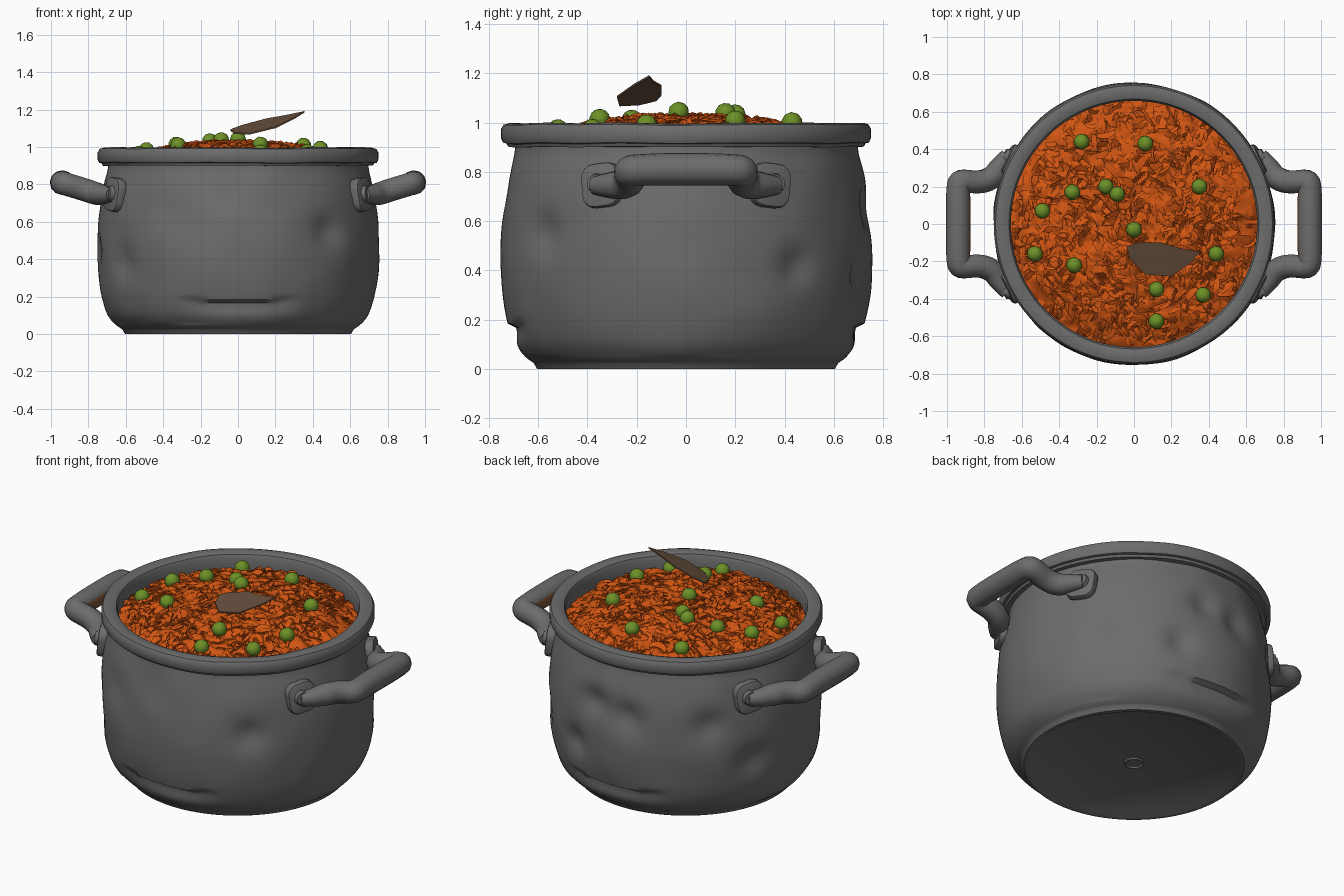
import bpy, bmesh, math, random
from mathutils import Vector, Matrix, noise

random.seed(4)
if "Cube" in bpy.data.objects:
    bpy.data.objects.remove(bpy.data.objects["Cube"])


def material(name, rgb):
    m = bpy.data.materials.new(name)
    m.use_nodes = True
    m.diffuse_color = (*rgb, 1)
    m.node_tree.nodes["Principled BSDF"].inputs["Base Color"].default_value = (*rgb, 1)
    return m


IRON = material("grey iron", (0.15, 0.15, 0.15))
RUST = material("rust brown", (0.2, 0.09, 0.04))
STEW = material("orange stew", (0.63, 0.09, 0.006))
PEA = material("pea green", (0.15, 0.28, 0.02))
LEAF = material("dry leaf brown", (0.13, 0.075, 0.045))


def finish(name, bm, mat, angle=None):
    """Turn a bmesh into an object; smooth it when an angle is given."""
    bmesh.ops.recalc_face_normals(bm, faces=bm.faces)
    me = bpy.data.meshes.new(name)
    bm.to_mesh(me)
    bm.free()
    ob = bpy.data.objects.new(name, me)
    bpy.context.collection.objects.link(ob)
    me.materials.append(mat)
    if angle:
        smooth(ob, angle)
    return ob


def smooth(ob, angle):
    bpy.ops.object.select_all(action="DESELECT")
    ob.select_set(True)
    bpy.context.view_layer.objects.active = ob
    bpy.ops.object.shade_smooth_by_angle(angle=math.radians(angle))


def refine(points, steps, rounds):
    """Subdivide a profile and relax its corners."""
    out = []
    for a, b in zip(points, points[1:]):
        out += [Vector(a).lerp(Vector(b), i / steps) for i in range(steps)]
    out.append(Vector(points[-1]))
    for _ in range(rounds):
        out = [out[0]] + [(a + 2 * b + c) / 4 for a, b, c in zip(out, out[1:], out[2:])] + [out[-1]]
    return out


def lathe(name, profile, mat, shape, segs=96, angle=None):
    """Revolve (radius, height) points; shape(p) moves each vertex."""
    bm = bmesh.new()
    rings = []
    for r, z in profile:
        if r < 1e-4:
            rings.append([bm.verts.new(shape(Vector((0, 0, z))))] * segs)
            continue
        turn = [2 * math.pi * i / segs for i in range(segs)]
        rings.append([bm.verts.new(shape(Vector((r * math.cos(t), r * math.sin(t), z)))) for t in turn])
    for a, b in zip(rings, rings[1:]):
        for i in range(segs):
            j = (i + 1) % segs
            bm.faces.new(list(dict.fromkeys((a[i], a[j], b[j], b[i]))))
    return finish(name, bm, mat, angle)


# Hammered dents: angle, height, size, depth
DENTS = [(-50, .55, .10, .035), (215, .38, .11, .035), (37, .42, .09, .035),
         (135, .60, .10, .035), (99, .62, .10, .035), (154, .36, .10, .03),
         (70, .38, .09, .035), (82, .66, .09, .035), (240, .65, .13, .015),
         (-95, .75, .14, .015), (185, .45, .1, .02)]


def dent(p):
    q = p.copy()
    out = Vector((p.x, p.y, 0)).normalized()
    if p.z > .05:
        for deg, z, size, depth in DENTS:
            t = math.radians(deg)
            c = Vector((.745 * math.cos(t), .745 * math.sin(t), z))
            q -= out * depth * math.exp(-((p - c).length / size) ** 2 * 1.4)
        # Pressed creases low on the front and the back
        for side in (-1, 1):
            if p.y * side > 0 and abs(p.x) < .34:
                line = .165 + .25 * p.x * p.x
                d = (line - p.z) / .035
                if d > -.3:
                    q -= out * .03 * (1 - (p.x / .34) ** 2) * math.exp(-max(d, 0) ** 2 * .35)
        q += out * .007 * noise.noise(p * 5)
    return q


# Pot body and foot
foot = [(0, .015), (.045, .015), (.05, .006), (.055, .015), (.56, .015), (.58, .001), (.605, .001), (.618, .025)]
wall = refine([(.618, .025), (.65, .045), (.70, .10), (.732, .20), (.75, .32), (.757, .45),
               (.75, .6), (.733, .74), (.712, .83), (.698, .88), (.698, .92)], 6, 8)
lathe("pot_body", foot + wall[1:], IRON, dent, 120, 40)


# Rolled rim with the inner wall
def wobble(p):
    return p + Vector((0, 0, .006 * noise.noise(p * 3.5) if p.z > .9 else 0))


rim = [(.69, .90), (.722, .902), (.728, .915), (.742, .918), (.75, .935), (.75, .975), (.74, .992),
       (.72, .998), (.69, .998), (.668, .99), (.658, .97), (.66, .91), (.66, .82)]
lathe("pot_rim", rim, IRON, wobble, 96, 40)


# Stew surface: a dome broken up by ridged noise
def dome(x, y):
    return 1.03 - .12 * (math.hypot(x, y) / .66) ** 2.5


def stir(p):
    warp = noise.noise_vector(p * 5) * .09
    q = Vector((p.x, p.y, 0)) + warp
    ridge = 1 - abs(noise.noise(Vector((q.x * 17, q.y * 11, 3)))) * 2.4
    cell = noise.voronoi(q * 13)[0]
    h = .022 * ridge + .025 * (cell[1] - cell[0]) + .008 * noise.noise(q * 40)
    return Vector((p.x, p.y, dome(p.x, p.y) - .028 + h))


lathe("stew", [(.66 * i / 60, 0) for i in range(61)], STEW, stir, 180, 32)

# Shredded strips lying in the stew
bm = bmesh.new()
for _ in range(620):
    r, t = .63 * math.sqrt(random.random()), random.uniform(0, 2 * math.pi)
    x, y = r * math.cos(t), r * math.sin(t)
    head, bend = random.uniform(0, 2 * math.pi), random.uniform(-.55, .55)
    width, step = random.uniform(.010, .022), random.uniform(.014, .026)
    tilt, roll = random.uniform(-.12, .12), random.uniform(-.8, .8)
    last = None
    for k in range(5):
        side = Vector((-math.sin(head), math.cos(head), roll)).normalized() * width * (1 - .15 * abs(k - 2))
        mid = Vector((x, y, dome(x, y) + .004 + tilt * (k - 2) * step - .003 * (k - 2) ** 2))
        drop = Vector((0, 0, .009))
        ring = [bm.verts.new(v) for v in (mid - side, mid + side, mid + side - drop, mid - side - drop)]
        if last:
            for i in range(4):
                j = (i + 1) % 4
                bm.faces.new((last[i], last[j], ring[j], ring[i]))
        else:
            bm.faces.new(ring)
        last = ring
        head += bend
        x, y = x + step * math.cos(head), y + step * math.sin(head)
        shrink = min(1, .65 / math.hypot(x, y))
        x, y = x * shrink, y * shrink
    bm.faces.new(last)
finish("stew_shreds", bm, STEW)

# Peas
PEAS = [(-.28, .44), (.06, .43), (-.33, .17), (-.15, .2), (-.09, .16), (.35, .2), (-.49, .07), (0, -.03),
        (-.53, -.16), (-.32, -.22), (.44, -.16), (.12, -.35), (.37, -.38), (.12, -.52)]
bm = bmesh.new()
for x, y in PEAS:
    spin = Matrix.Rotation(random.uniform(0, 3), 4, Vector((x, y, 1)))
    place = Matrix.Translation((x, y, dome(x, y) + .012))
    bmesh.ops.create_icosphere(bm, subdivisions=2, radius=.043, matrix=place @ spin)
finish("peas", bm, PEA, 30)

# Bay leaf: a thin tilted plate
outline = [(-.04, -.12), (.02, -.10), (.15, -.10), (.25, -.13), (.355, -.15), (.30, -.21),
           (.20, -.28), (.06, -.27), (-.02, -.19)]
bm = bmesh.new()
face = bm.faces.new([bm.verts.new((x, y, 1.18 + .27 * (x - .34) + .32 * (y + .15))) for x, y in outline])
top = bmesh.ops.extrude_face_region(bm, geom=[face])["geom"]
bmesh.ops.translate(bm, verts=[v for v in top if isinstance(v, bmesh.types.BMVert)], vec=(0, 0, .008))
finish("bay_leaf", bm, LEAF)


# Handles: a bent bar, with riveted plates on the wall
def rounded_box(name, size, place, bevel):
    bm = bmesh.new()
    bmesh.ops.create_cube(bm, size=1, matrix=Matrix.Diagonal((*size, 1)))
    upright = [e for e in bm.edges if abs((e.verts[0].co - e.verts[1].co).x) > size[0] / 2]
    bmesh.ops.bevel(bm, geom=upright, offset=bevel, segments=4, affect="EDGES", profile=.5)
    bmesh.ops.bevel(bm, geom=[e for e in bm.edges if e.calc_face_angle(0) > 1], offset=.012,
                    segments=2, affect="EDGES", profile=.5)
    bm.transform(place)
    return finish(name, bm, IRON, 40)


half = [(.675, .37, .745, .6), (.72, .31, .745, .85), (.755, .245, .75, 1), (.83, .22, .775, 1),
        (.93, .235, .805, 1), (.94, .20, .808, 1), (.94, .10, .81, 1.05)]
path = half + [(.94, 0, .81, 1.05)] + [(x, -y, z, w) for x, y, z, w in reversed(half)]
for s, label in ((1, "left"), (-1, "right")):
    cu = bpy.data.curves.new("bar", "CURVE")
    cu.dimensions = "3D"
    cu.bevel_depth, cu.bevel_resolution, cu.use_fill_caps = .063, 4, True
    sp = cu.splines.new("NURBS")
    sp.points.add(len(path) - 1)
    for pt, (x, y, z, w) in zip(sp.points, path):
        pt.co, pt.radius = (s * x, s * y, z, 1), w
    sp.order_u, sp.use_endpoint_u, sp.resolution_u = 3, True, 4
    ob = bpy.data.objects.new(label + "_handle", cu)
    bpy.context.collection.objects.link(ob)
    bpy.ops.object.select_all(action="DESELECT")
    ob.select_set(True)
    bpy.context.view_layer.objects.active = ob
    bpy.ops.object.convert(target="MESH")
    ob = bpy.context.object
    ob.data.materials.clear()
    ob.data.materials.append(IRON)
    ob.data.materials.append(RUST)
    for p in ob.data.polygons:
        # Worn rust on the grip face turned to the pot
        p.material_index = int(p.normal.x * s < -.85 and abs(p.center.y) < .17)
    smooth(ob, 40)
    for side in (-1, 1):
        turn = Matrix.Rotation(side * .46 + (0 if s > 0 else math.pi), 4, "Z")
        lean = Matrix.Rotation(-.1, 4, "Y") @ Matrix.Rotation(side * -.12, 4, "X")
        place = turn @ Matrix.Translation((.74, side * .012, .745)) @ lean
        end = label + ("_back" if side * s > 0 else "_front")
        rounded_box(end + "_plate", (.055, .17, .18), place, .055)
        bm = bmesh.new()
        bmesh.ops.create_cone(bm, cap_ends=True, segments=14, radius1=.046, radius2=.036, depth=.03,
                              matrix=place @ Matrix.Translation((.034, side * .01, .005))
                              @ Matrix.Rotation(math.pi / 2, 4, "Y"))
        finish(end + "_rivet", bm, IRON, 30)
